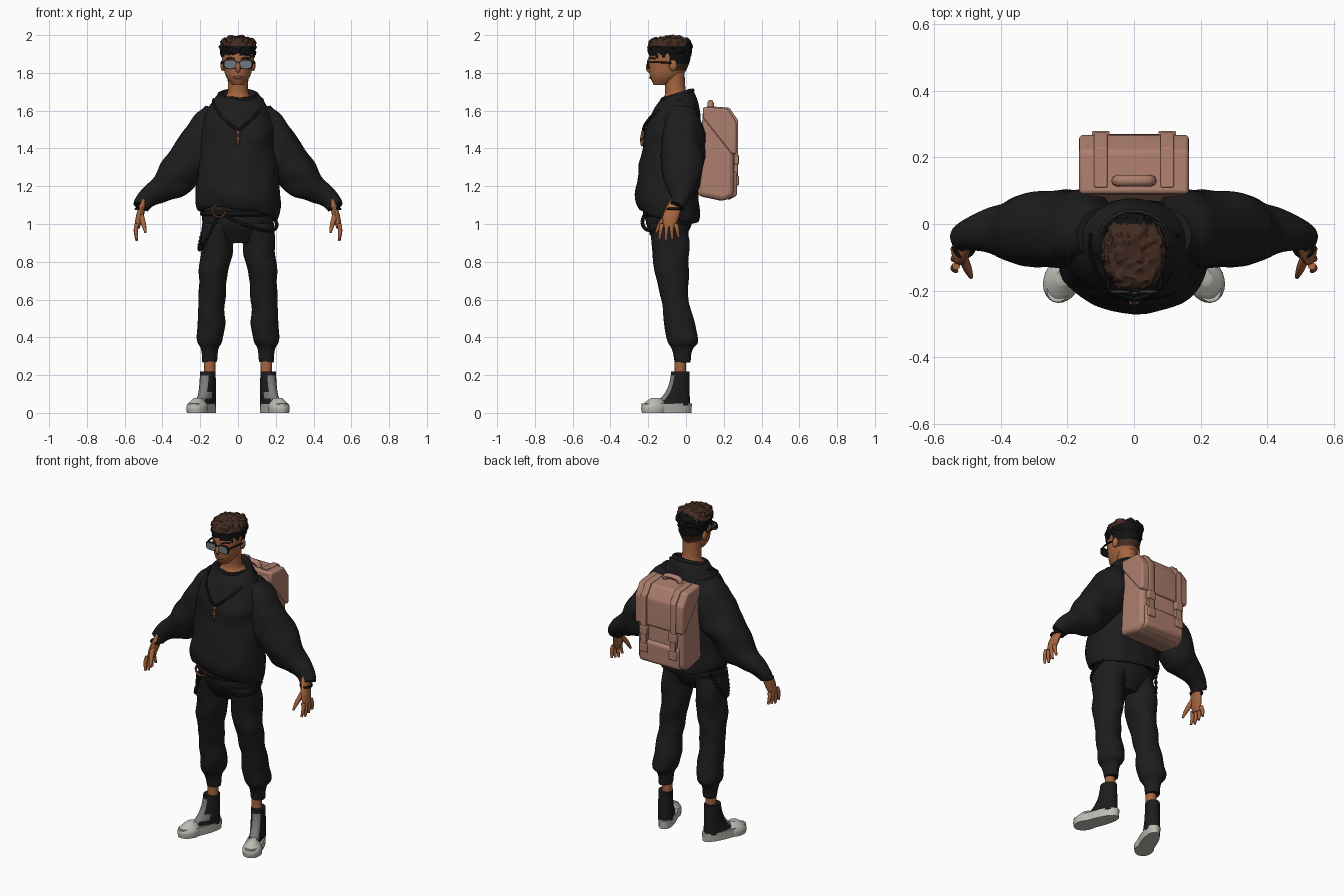
import bpy, bmesh, math
from mathutils import Vector, Matrix, noise

cube = bpy.data.objects.get("Cube")
if cube:
    bpy.data.objects.remove(cube, do_unlink=True)


def material(name, *rgb):
    mat = bpy.data.materials.new(name)
    mat.use_nodes = True
    mat.diffuse_color = (*rgb, 1)
    bsdf = next(node for node in mat.node_tree.nodes if node.type == 'BSDF_PRINCIPLED')
    bsdf.inputs["Base Color"].default_value = (*rgb, 1)
    bsdf.inputs["Roughness"].default_value = .8
    return mat


cloth = material("black cloth", .012, .012, .012)
black = material("black trim", .006, .006, .006)
skin = material("skin", .38, .13, .05)
lip_brown = material("lips", .25, .08, .04)
hair = material("brown hair", .055, .024, .015)
leather = material("pink brown leather", .42, .21, .155)
rubber = material("off white rubber", .5, .5, .45)
grey = material("grey canvas", .2, .2, .2)
glass = material("lens grey", .16, .19, .21)
copper = material("copper", .2, .07, .035)


def finish(name, bm, mats, mirror=False, bevel=0):
    bmesh.ops.recalc_face_normals(bm, faces=bm.faces)
    mesh = bpy.data.meshes.new(name)
    bm.to_mesh(mesh)
    bm.free()
    for mat in mats:
        mesh.materials.append(mat)
    for polygon in mesh.polygons:
        polygon.use_smooth = True
    mesh.set_sharp_from_angle(angle=math.radians(45))
    ob = bpy.data.objects.new(name, mesh)
    bpy.context.collection.objects.link(ob)
    if bevel:
        modifier = ob.modifiers.new("bevel", 'BEVEL')
        modifier.width, modifier.segments = bevel, 3
    if mirror:
        ob.modifiers.new("mirror", 'MIRROR').use_mirror_merge = False


def spline(rows, steps):
    out = []
    last = len(rows) - 1
    for i in range(last):
        before, start, end, after = (rows[max(0, min(last, i + k))] for k in (-1, 0, 1, 2))
        for k in range(steps):
            t = k / steps
            out.append([b + t / 2 * (c - a + t * (2*a - 5*b + 4*c - d + t * (3 * (b - c) + d - a)))
                        for a, b, c, d in zip(before, start, end, after)])
    return out + [list(rows[last])]


def loft(name, mats, rows, depth=1, sides=24, steps=5, follow=False, up=(0, 1, 0), power=2,
         rough=0, freq=10, rule=None, warp=None, mirror=False):
    """Skin oval rings (x, y, z, radius); rings are level unless they follow the path."""
    rows = spline(rows, steps)
    points = [Vector(row[:3]) for row in rows]
    bm = bmesh.new()
    rings = []
    for i, (point, row) in enumerate(zip(points, rows)):
        tangent = Vector((0, 0, 1))
        if follow:
            tangent = (points[min(i + 1, len(points) - 1)] - points[max(i - 1, 0)]).normalized()
        across = Vector(up).cross(tangent).normalized()
        along = tangent.cross(across)
        radius = max(row[3], .002)
        ring = []
        for k in range(sides):
            angle = math.tau * k / sides
            c, s = (math.copysign(abs(q) ** (2 / power), q) for q in (math.cos(angle), math.sin(angle)))
            ring.append(bm.verts.new(point + radius * (across * c + along * s * depth)))
        rings.append(ring)
    for low, high in zip(rings, rings[1:]):
        for k in range(sides):
            bm.faces.new((low[k - 1], low[k], high[k], high[k - 1]))
    bm.faces.new(rings[0])
    bm.faces.new(rings[-1])
    bmesh.ops.recalc_face_normals(bm, faces=bm.faces)
    bm.normal_update()
    if rule:
        for face in bm.faces:
            face.material_index = rule(face.calc_center_median(), face.normal)
    moves = [vert.normal * noise.noise(vert.co * freq) * rough for vert in bm.verts]
    for vert, move in zip(bm.verts, moves):
        vert.co += move
        if warp:
            vert.co = warp(vert.co)
    finish(name, bm, mats, mirror)


def column(name, mats, rows, depth=1, x=0, **options):
    """Level rings (y, z, radius) at one x."""
    loft(name, mats, [(x, *row) for row in rows], depth, **options)


def tube(name, mat, path, radius, up=(0, 0, 1), **options):
    loft(name, [mat], [(*point, radius) for point in path], sides=8, follow=True, up=up, **options)


def prism(name, mat, profile, half, bevel, x=0, mirror=False):
    """Extrude a side (y, z) profile across x."""
    bm = bmesh.new()
    face = bm.faces.new([bm.verts.new((x - half, y, z)) for y, z in profile])
    new = bmesh.ops.extrude_face_region(bm, geom=[face])["geom"]
    moved = [item for item in new if isinstance(item, bmesh.types.BMVert)]
    bmesh.ops.translate(bm, vec=(2 * half, 0, 0), verts=moved)
    finish(name, bm, [mat], mirror, bevel)


def ball(name, mat, place, size, mirror=False):
    bm = bmesh.new()
    bmesh.ops.create_uvsphere(bm, u_segments=16, v_segments=10, radius=1,
                              matrix=Matrix.Translation(place) @ Matrix.Diagonal((*size, 1)))
    finish(name, bm, [mat], mirror)


def arc(place, width, depth, start=0, end=360, height=lambda t: 0, count=24):
    """Points on an oval around a place; height lifts them along the way."""
    x, y, z = place
    path = []
    for k in range(count + 1):
        angle = math.radians(start + (end - start) * k / count)
        path.append((x + width * math.cos(angle), y + depth * math.sin(angle), z + height(k / count)))
    return path


# Sweater: hem lifts at the front, collar dips at the front
def drape(co):
    low = max(0, min(1, (1.25 - co.z) * 5))
    high = max(0, min(1, (co.z - 1.6) * 10))
    co.z += .3 * high * (co.y + .02) - low * (.13 * co.x + .2 * (co.y + .09))
    return co


column("sweater_body", [cloth], [(-.09, 1.08, .17), (-.09, 1.05, .21), (-.1, 1.17, .224), (-.08, 1.4, .2),
       (-.07, 1.5, .2), (-.05, 1.63, .15), (-.05, 1.7, .1), (-.05, 1.67, .08)], .74,
       sides=48, power=2.2, rough=.014, warp=drape)
loft("sleeves", [cloth], [(.1, -.03, 1.6, .08), (.17, -.02, 1.45, .125), (.33, -.02, 1.25, .105),
     (.46, -.03, 1.15, .06), (.51, -.05, 1.09, .042)], .95,
     sides=32, steps=8, follow=True, rough=.02, mirror=True)

# Trousers and ankles
column("trouser_seat", [cloth], [(-.09, 1.1, .18), (-.09, 1, .186), (-.09, .9, .1)], .65)
loft("trouser_legs", [cloth], [(.1, -.09, 1, .09), (.12, -.08, .8, .083), (.14, -.06, .6, .069),
     (.15, -.02, .4, .073), (.15, -.02, .34, .05), (.15, -.02, .27, .036)], 1.15,
     sides=28, steps=8, rough=.014, mirror=True)
column("ankles", [skin], [(-.03, .2, .03), (-.03, .3, .03)], x=.15, mirror=True)

# High top shoes, toes turned out
turn = Matrix.Translation((.148, 0, 0)) @ Matrix.Rotation(math.radians(22), 4, 'Z')


def stretch_toe(co):
    heel = -.03
    if co.y < heel:
        co.y = heel + (co.y - heel) * (1 + 2.5 * math.exp((.04 - co.z) / .06))
    return turn @ co


def shoe_rule(center, normal):
    tongue = normal.y < -.8 and center.z < .2
    patch = center.x < 0 and center.y < -.05 and .08 < center.z < .12
    return int(tongue or patch)


column("soles", [rubber], [(-.11, 0, .047), (-.11, .05, .048)], 2.95, power=2.4,
       warp=lambda co: turn @ co, mirror=True)
column("toe_caps", [rubber], [(-.18, 0, .053), (-.18, .04, .053), (-.17, .08, .02)], 1.3,
       warp=lambda co: turn @ co, mirror=True)
column("shoe_uppers", [cloth, grey], [(-.03, .04, .043), (-.03, .22, .04)], 1.15,
       sides=32, steps=12, rule=shoe_rule, warp=stretch_toe, mirror=True)

# Hands
loft("palms", [skin], [(.5, -.05, 1.12, .016), (.52, -.08, 1.04, .02), (.535, -.09, .98, .014)], 2.1,
     sides=16, follow=True, mirror=True)
for i, finger in enumerate(("index", "middle", "ring", "little")):
    fan = (i - 1.5) / 100
    length = .08 - .01 * abs(i - 1)
    knuckle = Vector((.535, 2.4 * fan - .09, 1))
    middle = knuckle + Vector((.006, fan / 2, -length / 2))
    tip = knuckle + Vector((0, fan, -length - .01))
    loft(finger + "_fingers", [skin], [(*knuckle, .012), (*middle, .011), (*tip, .007)],
         sides=10, follow=True, mirror=True)
loft("thumbs", [skin], [(.515, -.1, 1.05, .015), (.5, -.135, 1, .013), (.49, -.16, .955, .006)],
     sides=10, follow=True, mirror=True)
tube("bracelets", black, arc((.511, -.064, 1.08), .03, .034), .007, steps=1, mirror=True)

# Neck, head and face
column("neck", [skin], [(-.045, 1.62, .09), (-.045, 1.66, .08), (-.055, 1.7, .055), (-.065, 1.82, .057)])
column("head", [skin, hair, black], [(-.13, 1.735, .03), (-.11, 1.775, .06), (-.095, 1.82, .075),
       (-.085, 1.9, .083), (-.085, 1.96, .05)], 1.32, sides=40, steps=8,
       rule=lambda co, normal: 0 if co.z < 1.815 or co.y < -.085 else 1 if co.z < 1.845 else 2)
ball("nose", skin, (0, -.193, 1.83), (.015, .02, .03))
ball("lips", lip_brown, (0, -.182, 1.776), (.026, .013, .009))
ball("ears", skin, (.081, -.068, 1.84), (.012, .021, .03), mirror=True)
tube("eyebrows", black, [(.015, -.192, 1.874), (.04, -.183, 1.88), (.06, -.16, 1.874)], .005, mirror=True)
column("hair_top", [hair, black], [(-.085, 1.885, .083), (-.085, 1.93, .094), (-.085, 1.975, .083),
       (-.09, 1.995, .02)], 1.25, sides=56, steps=8, rough=.016, freq=55,
       rule=lambda co, normal: int(co.z < 1.94 or co.y > 0))

# Glasses: discs drawn flat, then turned to face the front
upright = Matrix.Rotation(math.pi / 2, 4, 'X')
for part, mat, radius, front in (("frames", black, .036, .203), ("lenses", glass, .03, .206)):
    column("glasses_" + part, [mat], [(1.845, .195, radius), (1.845, front, radius)], .7, x=.041,
           steps=1, power=3, warp=lambda co: upright @ co, mirror=True)
tube("glasses_bridge", black, [(-.012, -.2, 1.853), (.012, -.2, 1.853)], .004)
tube("glasses_arms", black, [(.075, -.198, 1.856), (.087, -.13, 1.856), (.086, -.06, 1.85)], .005, mirror=True)

# Collar roll, necklace and pendant
tube("collar_roll", cloth, arc((0, -.045, 1.683), .1, .08, height=lambda t: .024 * math.sin(math.tau * t)),
     .011, steps=1)
tube("necklace", black, [(.128, -.03, 1.66), (.128, -.09, 1.632), (.095, -.172, 1.58), (.04, -.217, 1.525),
     (0, -.226, 1.495)], .008, mirror=True)
ball("pendant_bead", copper, (0, -.229, 1.483), (.011, .009, .013))
ball("pendant_bar", copper, (0, -.233, 1.445), (.008, .01, .035))
ball("pendant_cross", copper, (0, -.235, 1.45), (.016, .009, .007))


# Belt, belt ring and hanging chains
def chain(name, start, end, sag):
    path = arc((0, -.09, 1.045), .205, .14, start, end, lambda t: -sag * math.sin(math.pi * t), 40)
    rows = [(*point, .011 if i % 2 else .005) for i, point in enumerate(path)]
    loft(name, [black], rows, sides=8, steps=2, follow=True, up=(0, 0, 1))


tube("belt", black, arc((0, -.09, 1.055), .188, .125), .014, steps=1)
chain("front_chain", -110, 30, .08)
chain("side_chain", -120, -220, .18)
tube("belt_ring", copper, [(x - .1, -.222, y + 1.07) for x, y, z in arc((0, 0, 0), .034, .034)], .006,
     up=(0, 1, 0), steps=1)

# Backpack
prism("backpack_body", leather, [(.06, 1.15), (.2, 1.12), (.255, 1.15), (.255, 1.54), (.22, 1.6), (.09, 1.61)],
      .157, .025)
prism("backpack_lid", leather, [(.09, 1.56), (.09, 1.62), (.22, 1.61), (.268, 1.54), (.268, 1.37), (.24, 1.37)],
      .165, .012)
prism("backpack_pocket", leather, [(.22, 1.125), (.27, 1.15), (.27, 1.27), (.22, 1.3)], .135, .014)
prism("backpack_straps", leather, [(.11, 1.6), (.11, 1.625), (.23, 1.615), (.275, 1.55), (.275, 1.24),
      (.24, 1.24)], .02, .004, x=.1, mirror=True)
for part, z in (("upper", 1.34), ("lower", 1.23)):
    low, high = z - .025, z + .025
    prism(part + "_buckles", leather, [(.255, low), (.28, low), (.28, high), (.255, high)], .027, .005,
          x=.1, mirror=True)
tube("backpack_handle", leather, [(-.052, .13, 1.6), (-.04, .13, 1.636), (.04, .13, 1.636), (.052, .13, 1.6)],
     .017, up=(0, 1, 0))
